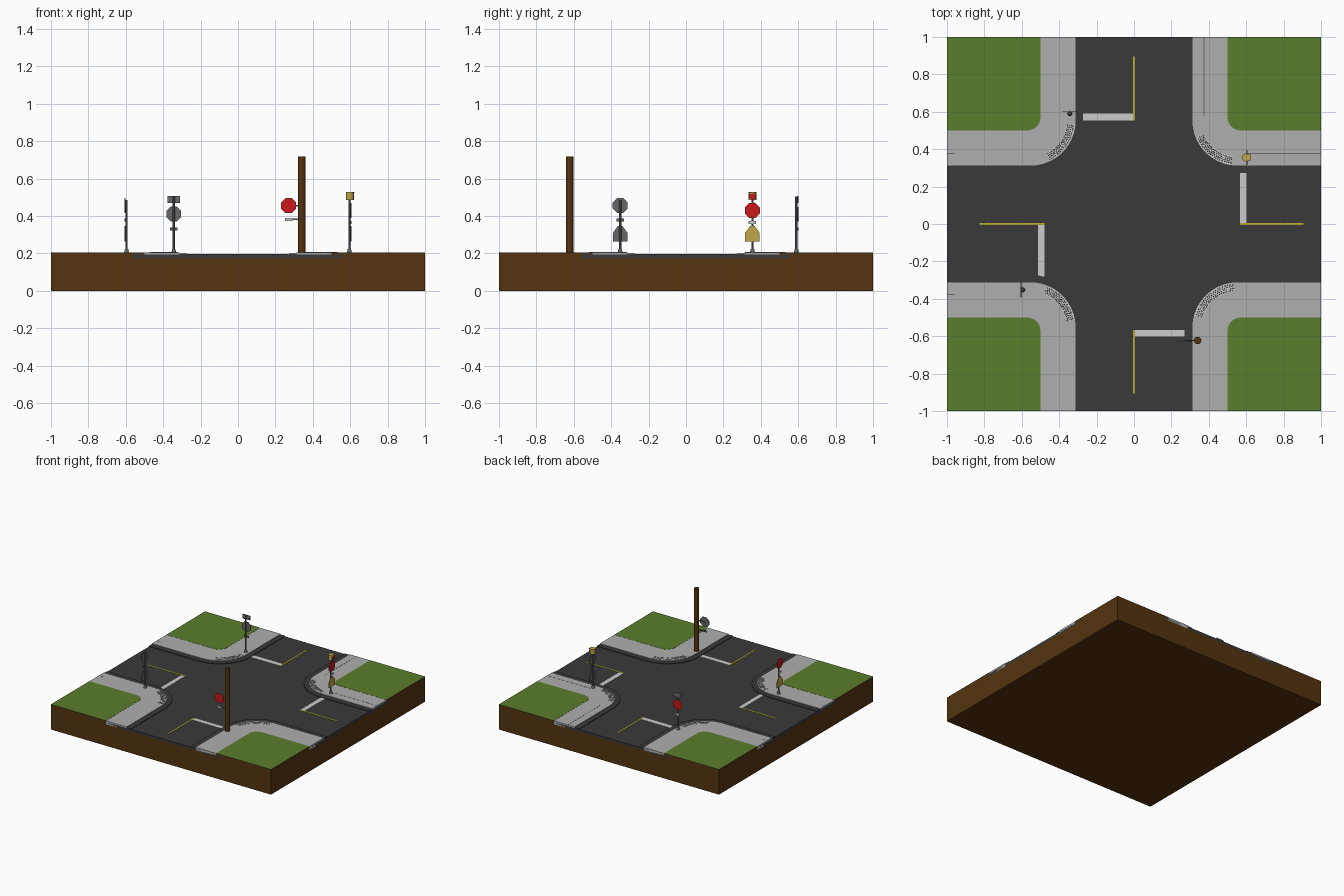
import bpy, bmesh, math
from mathutils import Matrix, Vector

if "Cube" in bpy.data.objects:
    bpy.data.objects.remove(bpy.data.objects["Cube"])

def mat(name, rgb):
    m = bpy.data.materials.new(name)
    m.diffuse_color = (*rgb, 1)
    m.use_nodes = True
    m.node_tree.nodes["Principled BSDF"].inputs["Base Color"].default_value = m.diffuse_color
    return m

DIRT = mat("brown earth", (0.09, 0.034, 0.005))
GRASS = mat("grass green", (0.105, 0.205, 0.026))
CONCRETE = mat("concrete grey", (0.43, 0.43, 0.43))
ASPHALT = mat("asphalt", (0.042, 0.042, 0.042))
WHITE = mat("road white", (0.6, 0.6, 0.6))
YELLOW = mat("line yellow", (0.5, 0.45, 0.02))
RED = mat("sign red", (0.58, 0.01, 0.012))
AMBER = mat("sign amber", (0.53, 0.39, 0.065))
METAL = mat("metal grey", (0.14, 0.14, 0.14))

def finish(bm, name, mats, rule=None, loc=(0, 0, 0), rot=0):
    bmesh.ops.recalc_face_normals(bm, faces=bm.faces)
    bm.normal_update()
    if rule:
        for f in bm.faces:
            f.material_index = rule(f)
    me = bpy.data.meshes.new(name)
    bm.to_mesh(me)
    bm.free()
    for m in mats:
        me.materials.append(m)
    ob = bpy.data.objects.new(name, me)
    bpy.context.collection.objects.link(ob)
    ob.location = loc
    ob.rotation_euler.z = rot
    return ob

def add_prism(bm, pts, vec):
    """Extrude a closed outline of 3D points along vec."""
    f = bm.faces.new([bm.verts.new(p) for p in pts])
    g = bmesh.ops.extrude_face_region(bm, geom=[f], use_keep_orig=True)
    bmesh.ops.translate(bm, verts=[v for v in g["geom"] if isinstance(v, bmesh.types.BMVert)], vec=vec)

def prism(name, pts, z0, z1, mats, rule=None):
    bm = bmesh.new()
    add_prism(bm, [(x, y, z0) for x, y in pts], (0, 0, z1 - z0))
    return finish(bm, name, mats, rule)

def slab(name, x0, x1, y0, y1, z0, z1, m):
    return prism(name, [(x0, y0), (x1, y0), (x1, y1), (x0, y1)], z0, z1, [m])

def cylinder(name, x, y, z0, z1, r, m, n=12, r2=None):
    bm = bmesh.new()
    bmesh.ops.create_cone(bm, cap_ends=True, segments=n, radius1=r, radius2=r2 or r, depth=z1 - z0)
    ob = finish(bm, name, [m], loc=(x, y, (z0 + z1) / 2))
    with bpy.context.temp_override(object=ob, active_object=ob, selected_objects=[ob],
                                   selected_editable_objects=[ob]):
        bpy.ops.object.shade_smooth_by_angle(angle=math.radians(40))
    return ob

# ---- ground and road
slab("earth_base", -1, 1, -1, 1, 0, 0.175, DIRT)
CROSS = [(-1, -.275), (-.275, -.275), (-.275, -1)]
slab("road_bed", -1, 1, -.56, .56, 0.175, 0.195, ASPHALT)
for s in (-1, 1):
    slab("road_arm", -.56, .56, min(s, s * .56), max(s, s * .56), 0.175, 0.195, ASPHALT)

# ---- corner blocks: curb, sidewalk, lawn
def edge(a, r, n=16):
    """Rounded corner line from the x border to the y border."""
    c = a + r
    arc = [(c + r * math.cos(t), c + r * math.sin(t))
           for t in (math.pi * (1.5 - 0.5 * i / n) for i in range(n + 1))]
    return [(1, a)] + arc + [(a, 1)]

up = lambda f: int(f.normal.z > 0.5)
TACTILE = {(1, 1): (203, 262), (-1, 1): (203, 262), (1, -1): (195, 265), (-1, -1): (190, 248)}
for (sx, sy), (a0, a1) in TACTILE.items():
    flip = lambda pts: [(x * sx, y * sy) for x, y in pts]
    prism("curb", flip(edge(.272, .28) + edge(.312, .24)[::-1]), 0.176, 0.2, [ASPHALT])
    prism("sidewalk", flip(edge(.312, .24) + edge(.5, .07)[::-1]), 0.176, 0.205, [CONCRETE])
    prism("lawn", flip(edge(.5, .07) + [(1, 1)]), 0.175, 0.206, [DIRT, GRASS], up)
    # tactile paving at the crossing
    if sx < 0 < sy:
        a0, a1 = 186, 244
    polar = lambda r, d: (.552 + r * math.cos(math.radians(d)), .552 + r * math.sin(math.radians(d)))
    degs = [a0 + (a1 - a0) * i / 14 for i in range(15)]
    if (sx, sy) == (-1, 1):
        degs = [d for d in degs]
    prism("tactile_plate", flip([polar(.238, d) for d in degs] + [polar(.192, d) for d in degs[::-1]]),
          0.204, 0.2065, [WHITE])
    bm = bmesh.new()
    for row, r in enumerate((.199, .209, .219, .229)):
        for i in range(20):
            d = a0 + (a1 - a0) * (i + .3 + .4 * (row % 2)) / 20
            x, y = flip([polar(r, d)])[0]
            bmesh.ops.create_cone(bm, cap_ends=True, segments=6, radius1=.0035, radius2=.002, depth=.003,
                                  matrix=Matrix.Translation((x, y, .2075)))
    finish(bm, "tactile_domes", [METAL])

# ---- sidewalk joints
for x0, x1, y0, y1 in ((.372, .377, .58, 1), (.6, 1, .373, .378), (-1, -.96, .373, .378), (-1, -.96, -.378, -.373)):
    slab("sidewalk_joint", x0, x1, y0, y1, .204, .2056, METAL)

# ---- painted road lines
for x0, x1, y0, y1 in ((-.275, 0, .552, .59), (.565, .602, 0, .275), (0, .27, -.602, -.567), (-.512, -.478, -.28, 0)):
    slab("stop_line", x0, x1, y0, y1, .194, .1965, WHITE)
for x0, x1, y0, y1 in ((-.005, .005, .552, .895), (.567, .905, -.005, .005),
                       (-.005, .005, -.905, -.567), (-.825, -.478, -.005, .005)):
    slab("centre_line", x0, x1, y0, y1, .194, .197, YELLOW)

# ---- signs (modelled facing -y, then turned)
def octagon(z, r=.043):
    return [(r * math.cos(math.pi / 8 + i * math.pi / 4), z + r * math.sin(math.pi / 8 + i * math.pi / 4))
            for i in range(8)]

def rect(z, w, h):
    return [(-w, z - h), (w, z - h), (w, z + h), (-w, z + h)]

def pentagon(z0, z1, w=.039):
    return [(-w, z0), (w, z0), (w, z0 + .045), (.012, z1), (-.012, z1), (-w, z0 + .045)]

def plate(name, outline, face, x, y, rot, off=.007):
    bm = bmesh.new()
    add_prism(bm, [(px, -off, pz) for px, pz in outline], (0, -.004, 0))
    finish(bm, name, [METAL, face], lambda f: int(f.normal.y < -.5), (x, y, 0), rot)

def post(x, y, top):
    cylinder("sign_post", x, y, .2, top, .006, METAL, 8)
    cylinder("post_foot", x, y, .2, .225, .014, METAL, 10, .009)

# north-west sign, facing back
x, y, r = -.343, .59, math.pi
post(x, y, .505)
plate("stop_sign", octagon(.41), RED, x, y, r)
plate("top_panel", rect(.488, .034, .018), METAL, x, y, r)
plate("small_panel", rect(.33, .02, .008), WHITE, x, y, r)

# south-west sign, facing left
x, y, r = -.595, -.352, -math.pi / 2
post(x, y, .485)
plate("stop_sign", octagon(.456), RED, x, y, r)
plate("small_panel", rect(.38, .02, .008), WHITE, x, y, r)
plate("crossing_sign", pentagon(.265, .347), AMBER, x, y, r)

# north-east sign with beacon, facing right
x, y, r = .595, .355, math.pi / 2
post(x, y, .49)
plate("stop_sign", octagon(.43), RED, x, y, r)
plate("small_panel", rect(.366, .02, .008), WHITE, x, y, r)
plate("crossing_sign", pentagon(.265, .347), AMBER, x, y, r)
cylinder("beacon_housing", x + .003, y, .485, .528, .021, AMBER, 16)
plate("beacon_lens", octagon(.505, .018), RED, x, y, r, .021)
slab("beacon_visor", x + .01, x + .03, y - .016, y + .016, .522, .526, AMBER)

# south-east timber pole with a bracketed sign, facing front
cylinder("timber_pole", .34, -.622, .2, .718, .02, DIRT, 16)
for z in (.456, .382):
    slab("sign_bracket", .268, .33, -.626, -.619, z - .004, z + .004, METAL)
plate("stop_sign", octagon(.456), RED, .27, -.62, 0)
plate("small_panel", rect(.382, .02, .008), WHITE, .27, -.62, 0)
